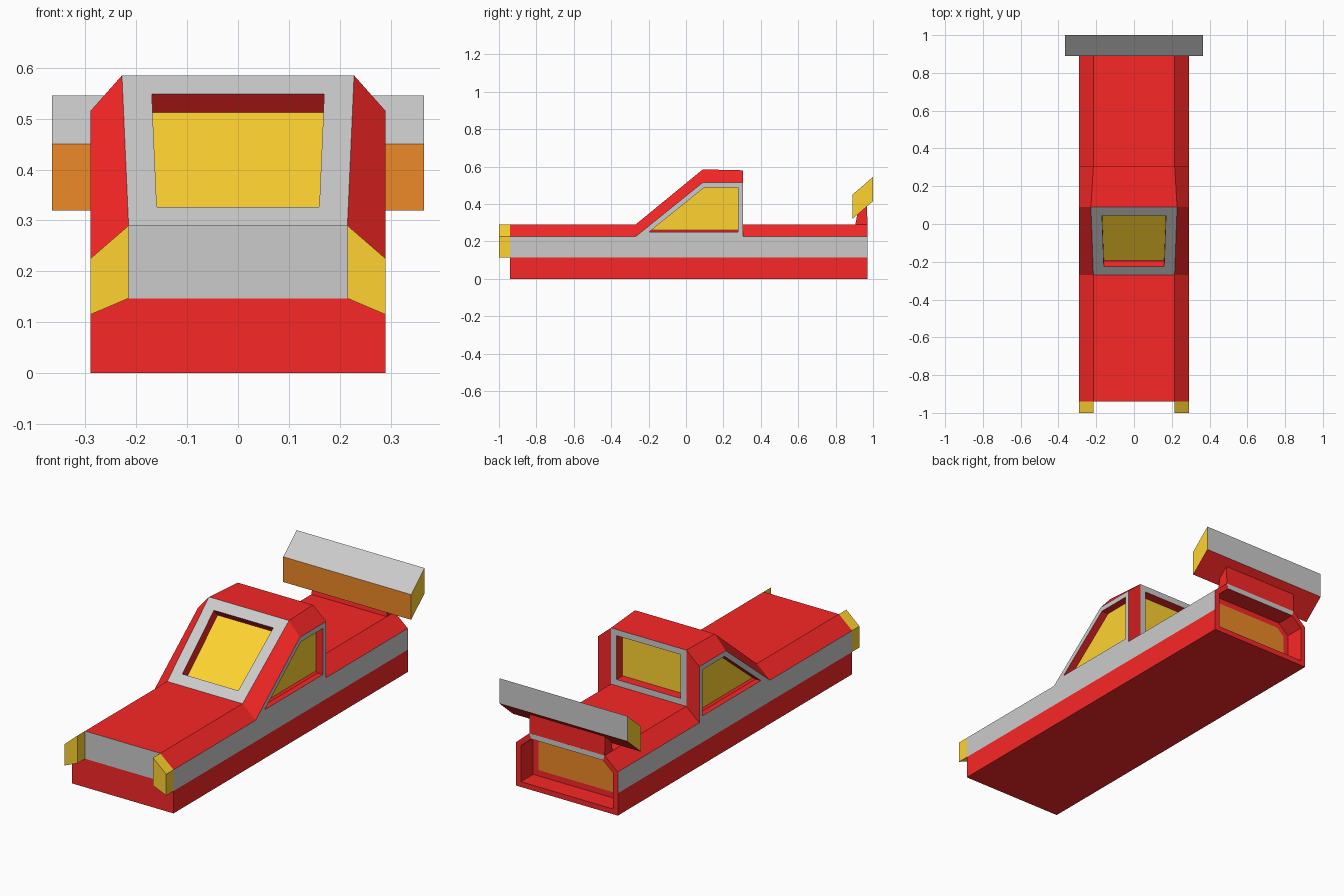
import bpy, bmesh
from mathutils import Vector

if "Cube" in bpy.data.objects:
    bpy.data.objects.remove(bpy.data.objects["Cube"])

RED, GREY, YELLOW, ORANGE = range(4)
COLOURS = [("red_paint", (0.95, 0.02, 0.02, 1)), ("grey_trim", (0.8, 0.8, 0.8, 1)),
           ("yellow_glass", (1.0, 0.65, 0.03, 1)), ("orange_panel", (0.85, 0.25, 0.02, 1))]
MATS = []
for mat_name, colour in COLOURS:
    m = bpy.data.materials.new(mat_name)
    m.diffuse_color = colour
    m.use_nodes = True
    m.node_tree.nodes["Principled BSDF"].inputs["Base Color"].default_value = m.diffuse_color
    MATS.append(m)


def finish(bm, name):
    mesh = bpy.data.meshes.new(name)
    bm.to_mesh(mesh)
    bm.free()
    for m in MATS:
        mesh.materials.append(m)
    obj = bpy.data.objects.new(name, mesh)
    bpy.context.collection.objects.link(obj)
    return obj


def prism(profile, place, start, end):
    """Extrude a 2D profile; place(u, v, t) maps it into space."""
    bm = bmesh.new()
    a, b = [[bm.verts.new(place(u, v, t)) for u, v in profile] for t in (start, end)]
    bm.faces.new(a)
    bm.faces.new(b)
    n = len(profile)
    for i in range(n):
        j = (i + 1) % n
        bm.faces.new((a[i], a[j], b[j], b[i]))
    bmesh.ops.recalc_face_normals(bm, faces=bm.faces)
    bm.normal_update()
    return bm


def inset(bm, face, thickness, depth=0.0):
    return bmesh.ops.inset_individual(bm, faces=[face], thickness=thickness,
                                      depth=depth, use_even_offset=True)["faces"]


def along_y(u, v, t):
    return (u, t, v)


def along_x(u, v, t):
    return (t, u, v)


# Body: chamfered bar with grey side bands
half = [(0.29, 0), (0.29, 0.115), (0.29, 0.225), (0.215, 0.29)]
bm = prism(half + [(-x, z) for x, z in reversed(half)], along_y, -0.94, 0.97)
for f in bm.faces:
    if abs(f.normal.x) > 0.9 and f.calc_center_median().z > 0.115:
        f.material_index = GREY

# Hollow rear with orange panel
rear = max(bm.faces, key=lambda f: f.normal.y)
for f in inset(bm, rear, 0.027):
    if f.calc_center_median().z > 0.265:
        f.material_index = GREY
inset(bm, rear, 0, -0.1)
inset(bm, rear, 0.03)
rear.material_index = ORANGE

# Grey upper nose
bm.normal_update()
nose = min(bm.faces, key=lambda f: f.normal.y + f.calc_center_median().y)
bmesh.ops.bisect_plane(bm, geom=list(nose.verts) + list(nose.edges) + [nose],
                       plane_co=(0, 0, 0.147), plane_no=(0, 0, 1))
bm.normal_update()
for f in bm.faces:
    c = f.calc_center_median()
    if c.y < -0.93 and c.z > 0.147:
        f.material_index = GREY
finish(bm, "body")

# Cabin: lower/outer and upper/inner outlines, ordered front to back
outer = [(0.29, -0.27, 0.225), (0.29, 0.09, 0.515), (0.29, 0.305, 0.515), (0.29, 0.305, 0.225)]
inner = [(0.215, -0.27, 0.29), (0.228, 0.09, 0.585), (0.215, 0.305, 0.58), (0.215, 0.305, 0.29)]
bm = bmesh.new()
windows = []
rims = []
for s in (1, -1):
    o, n = [[bm.verts.new((s * x, y, z)) for x, y, z in pts] for pts in (outer, inner)]
    windows.append((bm.faces.new(o), 0.026, 0.04))
    for i in range(3):
        bm.faces.new((o[i], o[i + 1], n[i + 1], n[i]))
    rims.append(n)
r, l = rims
spans = [bm.faces.new((r[i], r[i + 1], l[i + 1], l[i])) for i in range(3)]
windows += [(spans[0], 0.057, 0.048), (spans[2], 0.032, 0.05)]
bmesh.ops.recalc_face_normals(bm, faces=bm.faces)
bm.normal_update()
middle = Vector((0, 0.12, 0.38))
if (spans[1].calc_center_median() - middle).dot(spans[1].normal) < 0:
    bmesh.ops.reverse_faces(bm, faces=bm.faces)

# Recessed windows with grey frames
for face, frame, depth in windows:
    for f in inset(bm, face, frame):
        f.material_index = GREY
    face.normal_update()
    inset(bm, face, 0, -depth)
    face.material_index = YELLOW
finish(bm, "cabin")

# Headlights on the front corners
for s, side in ((1, "right"), (-1, "left")):
    lamp = [(0.29, 0.115), (0.29, 0.225), (0.215, 0.29), (0.215, 0.147)]
    bm = prism([(s * x, z) for x, z in lamp], along_y, -1.0, -0.94)
    for f in bm.faces:
        f.material_index = YELLOW
    finish(bm, "headlight_" + side)

# Spoiler support
bm = prism([(0.905, 0.285), (0.97, 0.285), (0.968, 0.39), (0.915, 0.343)], along_x, -0.215, 0.215)
finish(bm, "spoiler_support")

# Slanted rear spoiler
bm = prism([(0.89, 0.32), (0.89, 0.45), (1.0, 0.545), (1.0, 0.415)], along_x, -0.365, 0.365)
for f in bm.faces:
    if abs(f.normal.x) > 0.9:
        f.material_index = YELLOW
    elif f.normal.y < -0.9:
        f.material_index = ORANGE
    elif f.normal.z > -0.1:
        f.material_index = GREY
finish(bm, "spoiler")
